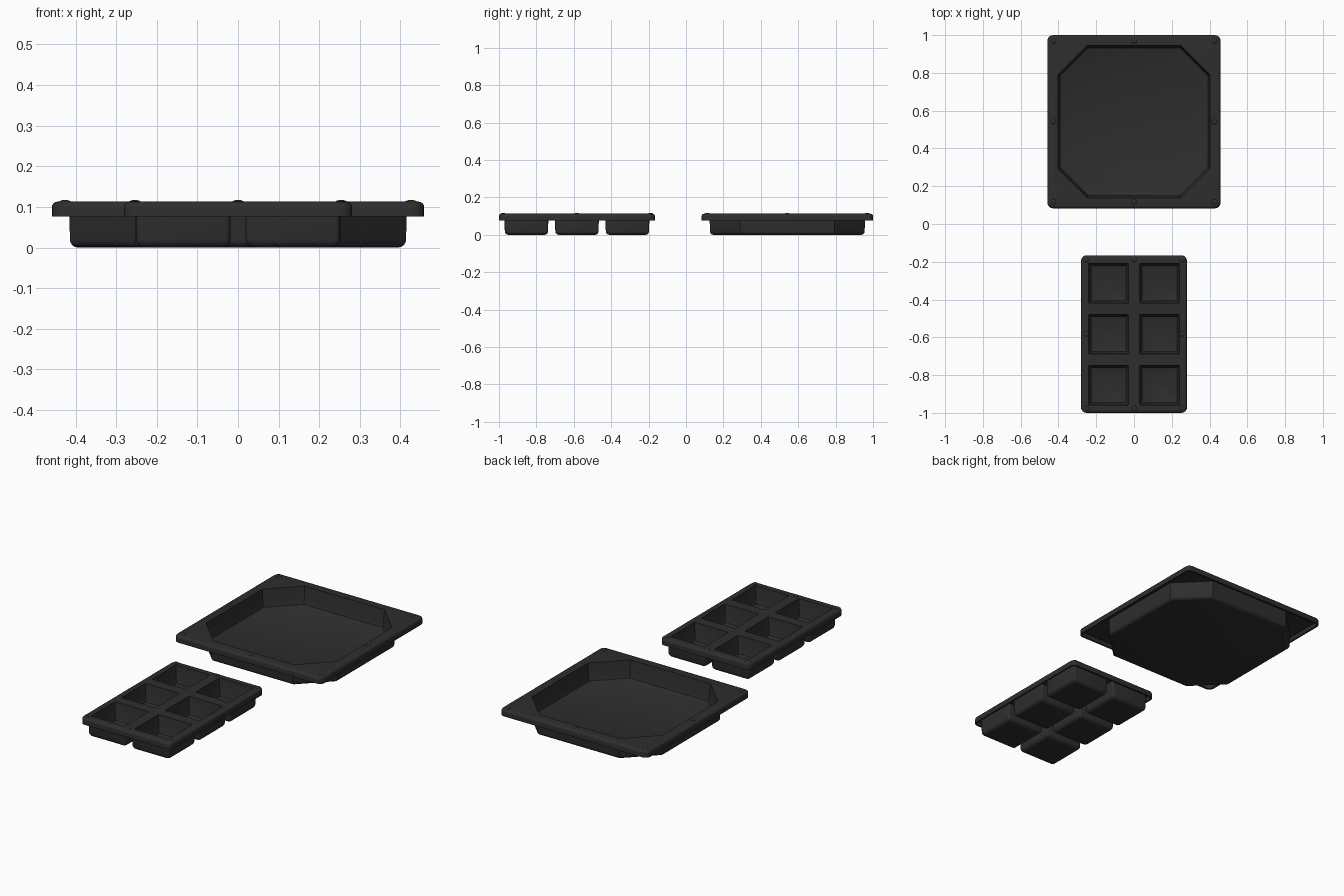
import bpy, bmesh, math
from mathutils import Matrix

if "Cube" in bpy.data.objects:
    bpy.data.objects.remove(bpy.data.objects["Cube"])

black = bpy.data.materials.new("black_plastic")
black.diffuse_color = (0.027, 0.027, 0.027, 1)
black.use_nodes = True
black.node_tree.nodes["Principled BSDF"].inputs["Base Color"].default_value = black.diffuse_color
N = 4                      # segments per corner
TOP, UNDER, SKIRT = 0.113, 0.1, 0.076


def ring(bm, cx, cy, hx, hy, c, z, rounded=True):
    """Closed rectangle ring with rounded or chamfered corners."""
    vs = []
    for k, (sx, sy) in enumerate([(1, 1), (-1, 1), (-1, -1), (1, -1)]):
        for i in range(N + 1):
            t = i / N
            if rounded:
                a, b = math.cos(t * math.pi / 2), math.sin(t * math.pi / 2)
            else:
                a, b = 1 - t, t
            if k % 2:
                a, b = b, a
            vs.append(bm.verts.new((cx + sx * (hx - c + c * a), cy + sy * (hy - c + c * b), z)))
    return vs


def edges_of(bm, vs):
    out = []
    for i, v in enumerate(vs):
        w = vs[(i + 1) % len(vs)]
        out.append(bm.edges.get((v, w)) or bm.edges.new((v, w)))
    return out


def skin(bm, rings):
    for p, q in zip(rings, rings[1:]):
        for i in range(len(p)):
            j = (i + 1) % len(p)
            bm.faces.new((p[i], p[j], q[j], q[i]))


def tray(name, cy, hx, hy, wells, w, chamfer, bumps):
    bm = bmesh.new()
    # rim with hanging skirt and rounded top edge
    prof = [(0.01, UNDER), (0.01, SKIRT), (0, SKIRT)]
    r = 0.014
    prof += [(r - r * math.cos(a), TOP - r + r * math.sin(a))
             for a in [i * math.pi / 8 for i in range(5)]]
    rim = [ring(bm, 0, cy, hx - d, hy - d, 0.03 - d, z) for d, z in prof]
    skin(bm, rim)
    top_edges, under_edges = edges_of(bm, rim[-1]), edges_of(bm, rim[0])

    def well(x, y, profile, extra):
        rs = []
        for d, z in profile:
            c = chamfer + 0.586 * d if chamfer else extra
            rs.append(ring(bm, x, y, w + d, w + d, c, z, not chamfer))
        skin(bm, rs)
        bm.faces.new(rs[-1])
        return edges_of(bm, rs[0])

    # wells: inside surface and outside shell with a rounded bottom
    inside = [(0, TOP), (-0.009, 0.025), (-0.012, 0.016), (-0.019, 0.012)]
    b = 0.02
    outside = [(0.012, UNDER)] + [(0.011 - b + b * math.cos(a), b - b * math.sin(a))
                                  for a in [i * math.pi / 8 for i in range(5)]]
    for x, y in wells:
        top_edges += well(x, y, inside, 0.003)
        under_edges += well(x, y, outside, 0.012)
    for es in (top_edges, under_edges):
        bmesh.ops.triangle_fill(bm, use_beauty=True, use_dissolve=False, edges=es)
    bmesh.ops.recalc_face_normals(bm, faces=bm.faces[:])
    # small stacking bumps on the rim
    for bx in (-1, 0, 1):
        for by in (-1, 0, 1):
            if bx or by:
                m = (Matrix.Translation((bx * bumps[0], cy + by * bumps[1], TOP))
                     @ Matrix.Diagonal((0.014, 0.014, 0.004, 1)))
                bmesh.ops.create_uvsphere(bm, u_segments=12, v_segments=6, radius=1, matrix=m)
    me = bpy.data.meshes.new(name)
    bm.to_mesh(me)
    bm.free()
    me.materials.append(black)
    ob = bpy.data.objects.new(name, me)
    bpy.context.collection.objects.link(ob)
    bpy.ops.object.select_all(action='DESELECT')
    ob.select_set(True)
    bpy.context.view_layer.objects.active = ob
    bpy.ops.object.shade_smooth_by_angle(angle=math.radians(35))


# large square tray with one octagonal basin
tray("large_tray", 0.5415, 0.4585, 0.4585, [(0, 0.5415)], 0.403, 0.155, (0.426, 0.426))
# small tray with six square cells
CY = -0.583
tray("six_cell_tray", CY, 0.281, 0.417,
     [(x, CY + k * 0.27) for x in (-0.135, 0.135) for k in (-1, 0, 1)],
     0.105, 0, (0.254, 0.394))
